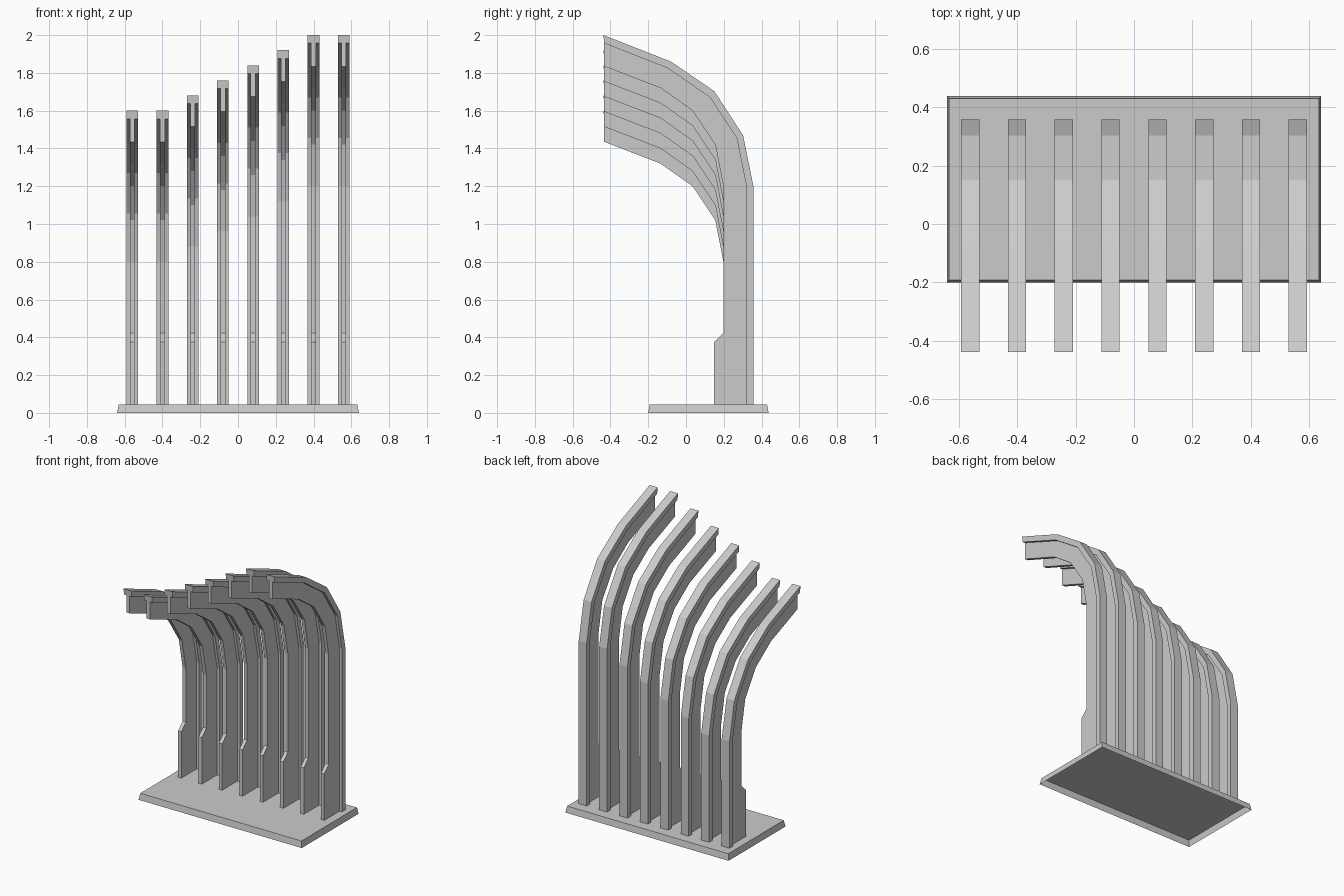
import bpy
import bmesh

cube = bpy.data.objects.get("Cube")
if cube:
    bpy.data.objects.remove(cube, do_unlink=True)

grey = bpy.data.materials.new("light_grey")
grey.use_nodes = True
grey.diffuse_color = (0.6, 0.6, 0.6, 1)
grey.node_tree.nodes["Principled BSDF"].inputs["Base Color"].default_value = (0.6, 0.6, 0.6, 1)

BASE_TOP = 0.045

# Curved part of each rib: (y, height above the start of the bend)
OUTER = [(0.357, 0), (0.302, 0.27), (0.15, 0.503), (-0.08, 0.66), (-0.437, 0.8)]
UNDER = [(0.32, 0), (0.268, 0.255), (0.127, 0.47), (-0.097, 0.625), (-0.433, 0.757)]
INNER = [(0.198, 0), (0.155, 0.22), (0.035, 0.4), (-0.135, 0.52), (-0.433, 0.635)]


def finish(bm, name):
    bmesh.ops.recalc_face_normals(bm, faces=bm.faces)
    mesh = bpy.data.meshes.new(name)
    bm.to_mesh(mesh)
    bm.free()
    mesh.materials.append(grey)
    obj = bpy.data.objects.new(name, mesh)
    bpy.context.collection.objects.link(obj)
    return obj


def extrude_strip(name, back, front, x, width):
    """Solid between two matching side-view lines, centred on x."""
    bm = bmesh.new()
    rows = []
    for (yb, zb), (yf, zf) in zip(back, front):
        rows.append([bm.verts.new((x + s * width / 2, y, z))
                     for s, y, z in ((-1, yb, zb), (1, yb, zb), (1, yf, zf), (-1, yf, zf))])
    for a, b in zip(rows, rows[1:]):
        for i in range(4):
            j = (i + 1) % 4
            bm.faces.new((a[i], a[j], b[j], b[i]))
    bm.faces.new(rows[0])
    bm.faces.new(rows[-1])
    return finish(bm, name)


def raised(line, height):
    return [(y, z + height) for y, z in line]


# Base tray: tapered sides, open underneath
bm = bmesh.new()
bottom = [bm.verts.new(p) for p in
          ((-0.64, -0.2, 0), (0.64, -0.2, 0), (0.64, 0.437, 0), (-0.64, 0.437, 0))]
top = [bm.verts.new(p) for p in
       ((-0.632, -0.192, BASE_TOP), (0.632, -0.192, BASE_TOP),
        (0.632, 0.429, BASE_TOP), (-0.632, 0.429, BASE_TOP))]
bm.faces.new(top)
for i in range(4):
    j = (i + 1) % 4
    bm.faces.new((bottom[i], bottom[j], top[j], top[i]))
finish(bm, "base")

# Eight ribs, rising from right to left, each a wide rail on a thin web
for n in range(8):
    x = -0.56 + 0.16 * n
    bend = 0.8 + 0.08 * min(max(n - 1, 0), 5)

    rail_back = [(0.357, BASE_TOP)] + raised(OUTER, bend)
    rail_front = [(0.32, BASE_TOP)] + raised(UNDER, bend)
    extrude_strip(f"rib_rail_{n + 1}", rail_back, rail_front, x, 0.062)

    # Web with a deeper foot that steps back at the shoulder
    foot = [BASE_TOP, 0.375, 0.423]
    web_back = [(0.32, z) for z in foot] + raised(UNDER, bend)
    web_front = list(zip((0.148, 0.148, 0.198), foot)) + raised(INNER, bend)
    extrude_strip(f"rib_web_{n + 1}", web_back, web_front, x, 0.025)
